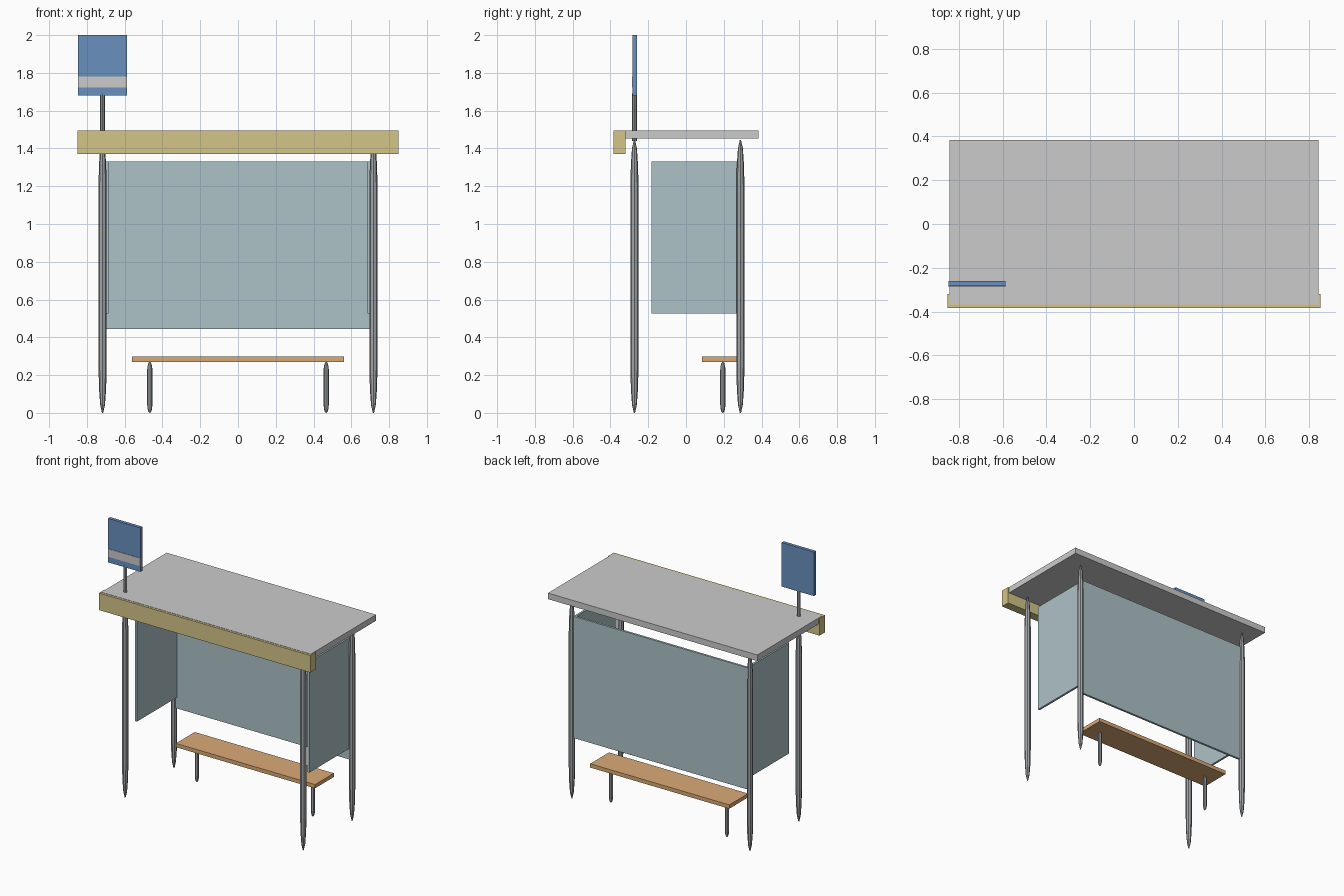
import bpy, bmesh, math

if "Cube" in bpy.data.objects:
    bpy.data.objects.remove(bpy.data.objects["Cube"])


def paint(name, rgb):
    m = bpy.data.materials.new(name)
    m.diffuse_color = (*rgb, 1)
    m.use_nodes = True
    m.node_tree.nodes["Principled BSDF"].inputs["Base Color"].default_value = m.diffuse_color
    return m


STEEL = paint("steel", (0.36, 0.38, 0.40))
GLASS = paint("glass", (0.42, 0.54, 0.58))
WOOD = paint("wood", (0.70, 0.40, 0.18))
YELLOW = paint("yellow", (0.66, 0.56, 0.25))
BLUE = paint("blue", (0.14, 0.28, 0.52))
WHITE = paint("white", (0.75, 0.75, 0.72))
ROOF = paint("roof_grey", (0.58, 0.58, 0.59))


def finish(name, bm, mat):
    bmesh.ops.recalc_face_normals(bm, faces=bm.faces[:])
    mesh = bpy.data.meshes.new(name)
    bm.to_mesh(mesh)
    bm.free()
    mesh.materials.append(mat)
    ob = bpy.data.objects.new(name, mesh)
    bpy.context.collection.objects.link(ob)
    return ob


def box(name, x, y, z, mat):
    """Box from (min, max) ranges on each axis."""
    bm = bmesh.new()
    bmesh.ops.create_cube(bm, size=1)
    for v in bm.verts:
        v.co = [r[0] if c < 0 else r[1] for c, r in zip(v.co, (x, y, z))]
    return finish(name, bm, mat)


# radius / height fractions of a post with tapered, pointed ends
TAPER = [(0.15, 0), (0.60, 0.03), (0.88, 0.09), (1, 0.168)]
TAPER += [(r, 1 - h) for r, h in reversed(TAPER)]
STRAIGHT = [(1, 0), (1, 1)]


def post(name, x, y, z0, z1, radius, profile=TAPER, sides=8):
    bm = bmesh.new()
    rings = []
    for r, h in profile:
        rings.append([bm.verts.new((
            x + radius * r * math.cos(2 * math.pi * i / sides),
            y + radius * r * math.sin(2 * math.pi * i / sides),
            z0 + h * (z1 - z0))) for i in range(sides)])
    for a, b in zip(rings, rings[1:]):
        for i in range(sides):
            j = (i + 1) % sides
            bm.faces.new((a[i], a[j], b[j], b[i]))
    bm.faces.new(rings[0])
    bm.faces.new(rings[-1])
    return finish(name, bm, STEEL)


# Roof and front fascia
box("roof", (-0.843, 0.843), (-0.367, 0.384), (1.452, 1.496), ROOF)
box("fascia", (-0.851, 0.851), (-0.384, -0.32), (1.37, 1.494), YELLOW)

# Posts, side panels and bench legs, mirrored left and right
for side, s in (("left", -1), ("right", 1)):
    post(f"{side}_front_post", s * 0.717, -0.273, 0, 1.445, 0.0215)
    post(f"{side}_back_post", s * 0.717, 0.288, 0, 1.445, 0.0215)
    box(f"{side}_panel", sorted((s * 0.686, s * 0.702)), (-0.183, 0.28),
        (0.525, 1.33), GLASS)
    post(f"{side}_bench_leg", s * 0.467, 0.195, 0, 0.27, 0.014)

# Back panel and bench seat
box("back_panel", (-0.702, 0.702), (0.278, 0.294), (0.445, 1.33), GLASS)
box("bench_seat", (-0.56, 0.56), (0.086, 0.302), (0.27, 0.298), WOOD)

# Sign on its pole above the left front post
post("sign_pole", -0.717, -0.273, 1.44, 1.69, 0.0125, STRAIGHT)
box("sign_board", (-0.847, -0.587), (-0.284, -0.26), (1.68, 2.0), BLUE)
box("sign_stripe", (-0.847, -0.587), (-0.287, -0.283), (1.722, 1.78), WHITE)
